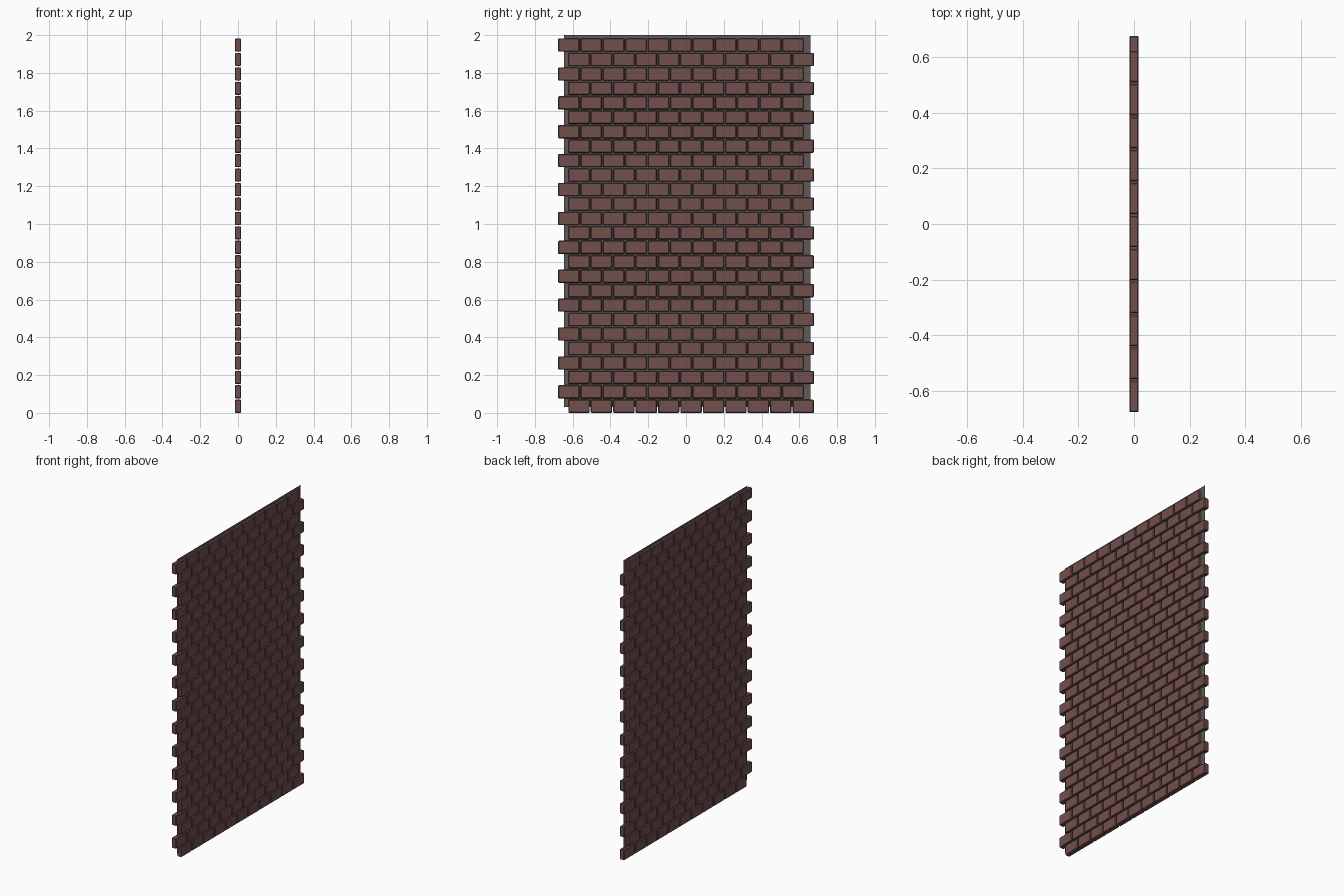
import bpy
import bmesh
from mathutils import Matrix

if "Cube" in bpy.data.objects:
    bpy.data.objects.remove(bpy.data.objects["Cube"])

ROWS, COLS = 26, 11
PITCH_Y, PITCH_Z = 0.1187, 0.0765
BRICK = (0.033, 0.113, 0.070)
HALF_W = 0.677


def material(name, color):
    mat = bpy.data.materials.new(name)
    mat.diffuse_color = (*color, 1)
    mat.use_nodes = True
    mat.node_tree.nodes["Principled BSDF"].inputs["Base Color"].default_value = mat.diffuse_color
    return mat


def add_object(name, bm, mat):
    mesh = bpy.data.meshes.new(name)
    bm.to_mesh(mesh)
    bm.free()
    obj = bpy.data.objects.new(name, mesh)
    bpy.context.collection.objects.link(obj)
    mesh.materials.append(mat)
    return obj


# Bricks in running bond: alternate courses end flush right, then left
bm = bmesh.new()
for row in range(ROWS):
    z = BRICK[2] / 2 + row * PITCH_Z
    side = 1 if row % 2 == 0 else -1
    for col in range(COLS):
        y = side * (HALF_W - BRICK[1] / 2 - col * PITCH_Y)
        bmesh.ops.create_cube(
            bm, size=1,
            matrix=Matrix.Translation((0, y, z)) @ Matrix.Diagonal((*BRICK, 1)))
bricks = add_object("bricks", bm, material("brick", (0.17, 0.08, 0.075)))

# Small chamfer on every brick edge
bevel = bricks.modifiers.new("chamfer", 'BEVEL')
bevel.width = 0.004
bevel.segments = 1

# Thin mortar sheet through the middle of the wall
bm = bmesh.new()
y0, y1, z0, z1 = -0.645, 0.66, 0.03, 2.0
bm.faces.new([bm.verts.new((0, y, z))
              for y, z in ((y0, z0), (y1, z0), (y1, z1), (y0, z1))])
add_object("mortar_sheet", bm, material("mortar", (0.11, 0.10, 0.095)))
